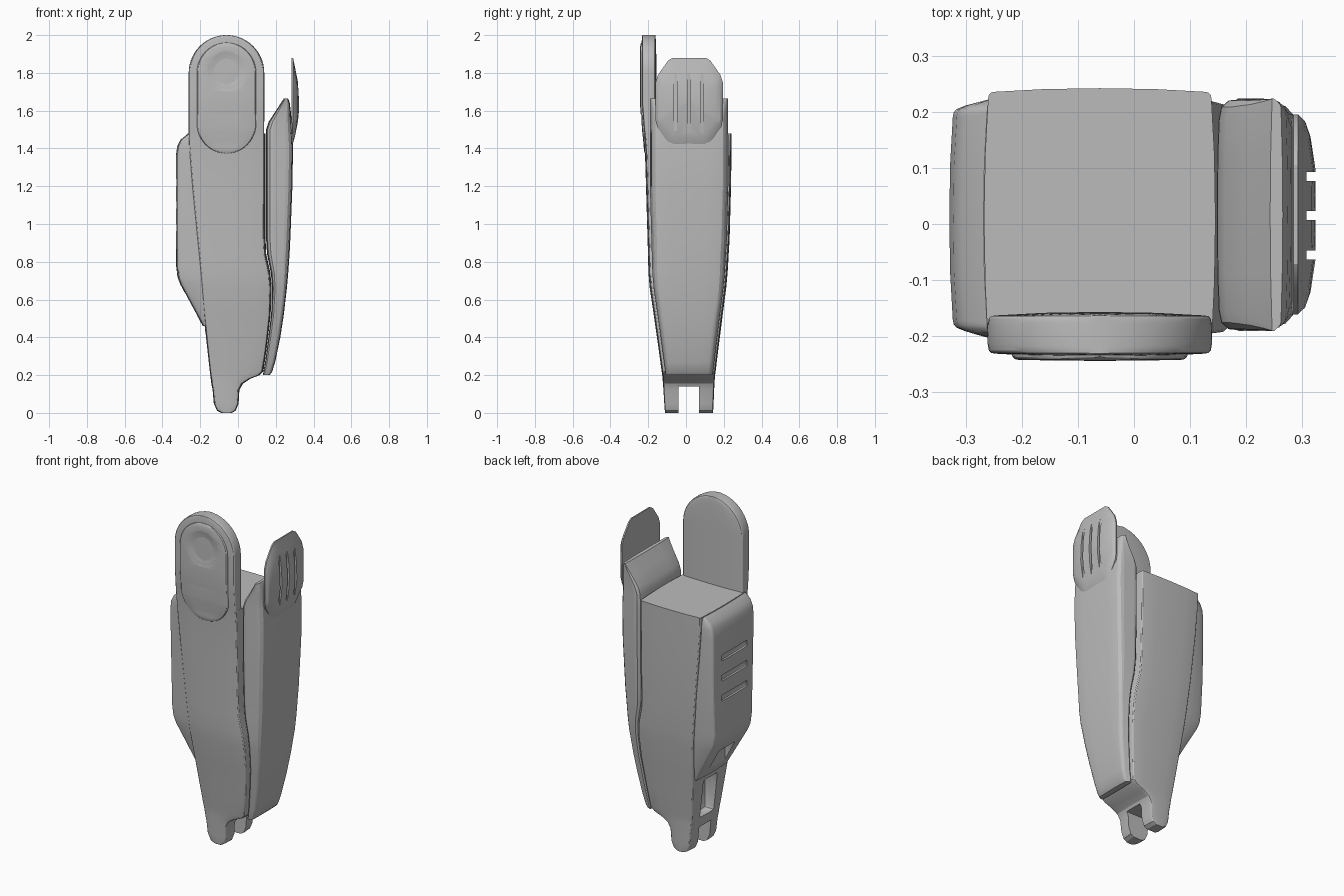
import bpy, bmesh, math
from mathutils import Vector

if "Cube" in bpy.data.objects:
    bpy.data.objects.remove(bpy.data.objects["Cube"])

grey = bpy.data.materials.new("grey")
grey.diffuse_color = (0.5, 0.5, 0.5, 1)
grey.use_nodes = True
grey.node_tree.nodes["Principled BSDF"].inputs["Base Color"].default_value = grey.diffuse_color


def interp(table, t):
    """Piecewise linear lookup; every row is (t, values...)."""
    if t <= table[0][0]:
        return table[0][1:]
    for a, b in zip(table, table[1:]):
        if a[0] <= t <= b[0] and b[0] > a[0]:
            k = (t - a[0]) / (b[0] - a[0])
            return [p + (q - p) * k for p, q in zip(a[1:], b[1:])]
    return table[-1][1:]


def finish(name, bm, angle=28):
    bmesh.ops.recalc_face_normals(bm, faces=bm.faces[:])
    me = bpy.data.meshes.new(name)
    bm.to_mesh(me)
    bm.free()
    ob = bpy.data.objects.new(name, me)
    bpy.context.collection.objects.link(ob)
    me.materials.append(grey)
    smooth(ob, angle)
    return ob


def smooth(ob, angle=28):
    bpy.ops.object.select_all(action='DESELECT')
    ob.select_set(True)
    bpy.context.view_layer.objects.active = ob
    bpy.ops.object.shade_smooth_by_angle(angle=math.radians(angle))


def section(x0, x1, y0, y1, left=0, right=0, c=0.01, bulge=0.02):
    """Rounded, slightly bulged rectangle; left/right narrow that side in y."""
    P = [Vector(p) for p in ((x0, y0 + left), (x1, y0 + right),
                             (x1, y1 - right), (x0, y1 - left))]
    c = min(c, (x1 - x0) * 0.4, (y1 - y0) * 0.4)
    pts = []
    for i in range(4):
        p, n, b = P[i], P[(i + 1) % 4], P[i - 1]
        d0, d1 = (b - p).normalized() * c, (n - p).normalized() * c
        for k in range(4):
            t = k / 3
            pts.append(p + d0 * (1 - t) ** 2 + d1 * t ** 2)
        out = Vector(((n - p).y, -(n - p).x)) * bulge
        for t in (0.25, 0.5, 0.75):
            pts.append(p.lerp(n, t) + out * 4 * t * (1 - t))
    return pts


def loft(name, stations, **kw):
    """Skin stations (z, x0, x1, y0, y1) from bottom to top."""
    bm = bmesh.new()
    rings = [[bm.verts.new((p.x, p.y, s[0])) for p in section(*s[1:], **kw)]
             for s in stations]
    for a, b in zip(rings, rings[1:]):
        for i in range(len(a)):
            j = (i + 1) % len(a)
            bm.faces.new((a[i], a[j], b[j], b[i]))
    bm.faces.new(rings[0][::-1])
    bm.faces.new(rings[-1])
    return finish(name, bm)


def cut(ob, cutter):
    m = ob.modifiers.new("cut", 'BOOLEAN')
    m.object, m.solver, m.operation = cutter, 'EXACT', 'DIFFERENCE'
    ob.modifiers.move(len(ob.modifiers) - 1, 0)
    bpy.context.view_layer.objects.active = ob
    bpy.ops.object.modifier_apply(modifier=m.name)
    bpy.data.objects.remove(cutter)
    smooth(ob)


def box(x0, x1, y0, y1, z0, z1, bevel=0.0):
    bm = bmesh.new()
    bmesh.ops.create_cube(bm, size=1)
    for v in bm.verts:
        v.co = ((x0 + x1) / 2 + v.co.x * (x1 - x0), (y0 + y1) / 2 + v.co.y * (y1 - y0),
                (z0 + z1) / 2 + v.co.z * (z1 - z0))
    if bevel:
        bmesh.ops.bevel(bm, geom=bm.edges[:], offset=bevel, segments=2,
                        affect='EDGES', profile=0.5)
    return finish("cutter", bm)


# Depth (front y, back y) of the whole tool against height
DEPTH = [(0, -.11, .142), (.2, -.122, .15), (.45, -.155, .18), (.7, -.192, .212),
         (1.0, -.2, .23), (1.42, -.212, .235), (1.52, -.222, .236),
         (1.64, -.231, .236), (2, -.231, .236)]
# Width (left x, right x) of the body against height
WIDTH = [(0, -.085, -.035), (.012, -.108, -.015), (.05, -.125, 0), (.12, -.131, .004),
         (.155, -.137, .022), (.18, -.14, .06), (.2, -.143, .11), (.22, -.146, .13),
         (.35, -.16, .148), (.52, -.177, .167), (.66, -.19, .172), (.74, -.197, .165),
         (.84, -.207, .143), (.92, -.215, .139), (1.2, -.242, .138), (1.4, -.258, .138),
         (1.48, -.26, .138)]

# Body with the tall rounded front plate
body = [(z, a, b, *interp(DEPTH, z)) for z, a, b in WIDTH]
for z in (1.48, 1.52, 1.58, 1.64, 1.72, 1.8):
    body.append((z, -.26, .138, interp(DEPTH, z)[0], -.163))
for k in range(1, 15):
    a = math.radians(min(k * 6.5, 88))
    w = .199 * math.cos(a)
    body.append((1.8 + .2 * math.sin(a), -.061 - w, -.061 + w, -.231, -.163))
body = loft("body", body, c=.012, bulge=.016)
cut(body, box(-.4, .4, -.04, .07, -.1, .14))               # fork slot
cut(body, box(-.4, -.09, -.05, .08, .2, .43, .015))        # rear window

# Raised oval button with a finger dish
button, r = [], .157
for k in range(25):
    a = math.radians(-88 + k * 176 / 24)
    z = (1.53 if a < 0 else 1.803) + r * math.sin(a)
    w = r * math.cos(a)
    f = interp(DEPTH, z)[0]
    edge = .006 * min(1, w / .08)
    button.append((z, -.061 - w, -.061 + w, f - .005 - edge, f + .03))
    if k == 12:
        button += [(q, -.061 - r, -.061 + r, interp(DEPTH, q)[0] - .011,
                    interp(DEPTH, q)[0] + .03) for q in (1.58, 1.64, 1.7, 1.803)]
button = loft("front_button", button, c=.012, bulge=.006)
bm = bmesh.new()
bmesh.ops.create_uvsphere(bm, u_segments=96, v_segments=64, radius=.5)
bmesh.ops.translate(bm, verts=bm.verts[:], vec=(-.061, -.732, 1.81))
cut(button, finish("cutter", bm))

# Back cover, bulging on the left
COVER = [(.46, -.182), (.56, -.236), (.68, -.3), (.72, -.315), (.78, -.322), (1.0, -.323),
         (1.36, -.323), (1.41, -.316), (1.445, -.3), (1.475, -.262)]
cover = []
for z, x in COVER:
    y0, y1 = interp(DEPTH, z)
    cover.append((z, x, interp(WIDTH, z)[0] + .02, max(y0, -.212) + .004, y1 - .008))
cover = loft("back_cover", cover, left=.022, c=.014, bulge=.016)
for z in (1.22, 1.1, .98):
    cut(cover, box(-.4, -.317, -.11, .13, z - .018, z + .018, .006))
cut(cover, box(-.4, -.215, -.06, .09, .4, .64, .01))

# Lever on the right
LEVER = [(.2, .135, .165), (.215, .136, .178), (.27, .146, .195), (.4, .163, .222),
         (.52, .178, .24), (.66, .184, .256), (.74, .177, .263), (.84, .157, .27),
         (.92, .152, .274), (1.2, .151, .285), (1.4, .151, .288), (1.5, .152, .283),
         (1.54, .165, .281), (1.6, .204, .276), (1.64, .23, .271), (1.665, .246, .262)]
lever = []
for z, a, b in LEVER:
    y0, y1 = interp(DEPTH, min(z, 1.2))
    lever.append((z, a, b, y0 + .012, y1 - .006))
loft("lever", lever, right=.014, c=.04, bulge=.008)

# Thumb plate: domed octagon with three grooves
HALF = [(.088, 1.88), (.112, 1.865), (.165, 1.79), (.178, 1.75), (.178, 1.55),
        (.17, 1.515), (.112, 1.43), (.085, 1.412)]
outline = HALF + [(-y, z) for y, z in reversed(HALF)]
DOME = [(1.41, .294), (1.5, .313), (1.62, .325), (1.77, .316), (1.88, .294)]
INNER = [(1.41, .276), (1.6, .285), (1.88, .284)]
bm = bmesh.new()
rings = []
for s, k in ((.0, -1), (1, -1), (1, 0), (.93, .5), (.78, .8), (.45, 1), (0, 1)):
    ring = []
    for y, z in outline if s else [(0, 1.65)]:
        z = 1.65 + (z - 1.65) * s
        a, b = interp(INNER, z)[0], interp(DOME, z)[0]
        x = a if k < 0 else a + .008 + (b - a - .008) * k
        ring.append(bm.verts.new((x, .017 + y * s, z)))
    rings.append(ring)
for a, b in zip(rings, rings[1:]):
    n = len(outline)
    for i in range(n):
        j = (i + 1) % n
        q = [a[i % len(a)], a[j % len(a)], b[j % len(b)], b[i % len(b)]]
        bm.faces.new(list(dict.fromkeys(q)))
thumb = finish("thumb_plate", bm)
for y in (-.055, .015, .085):
    # slanted groove cutter following the domed face
    c = box(.307, .4, y - .008, y + .008, 1.49, 1.8)
    cut(thumb, c)
